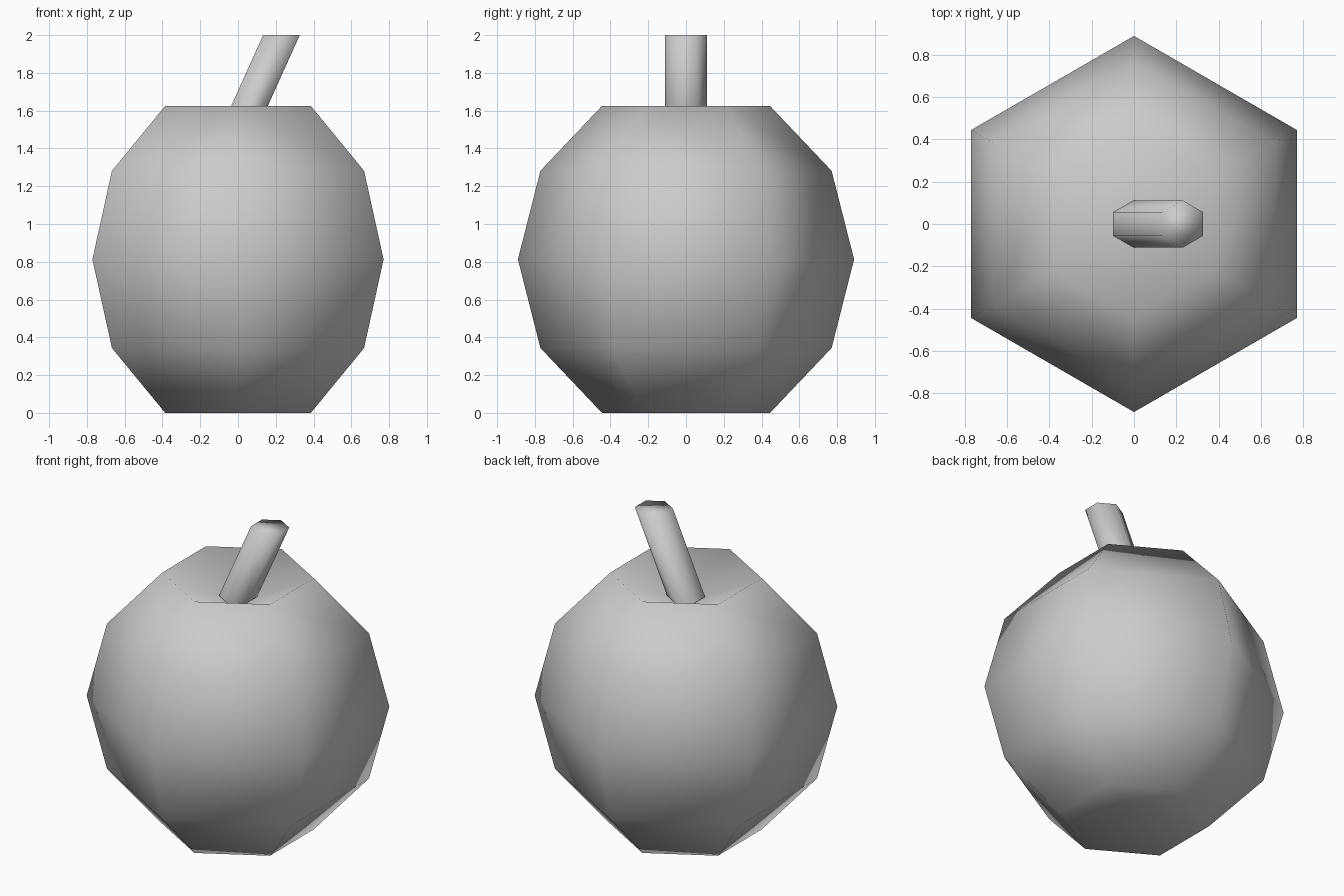
import bpy, bmesh, math
from mathutils import Matrix

if "Cube" in bpy.data.objects:
    bpy.data.objects.remove(bpy.data.objects["Cube"])


def make_object(name, bm):
    """Turn a bmesh into a smooth-shaded object."""
    for f in bm.faces:
        f.smooth = True
    mesh = bpy.data.meshes.new(name)
    bm.to_mesh(mesh)
    bm.free()
    obj = bpy.data.objects.new(name, mesh)
    bpy.context.collection.objects.link(obj)
    return obj


# Fruit body: six-sided low-poly sphere with corners on the y axis
R, MID = 0.89, 0.8125
bm = bmesh.new()
bmesh.ops.create_uvsphere(bm, u_segments=6, v_segments=6, radius=R)
bm.transform(Matrix.Translation((0, 0, MID))
             @ Matrix.Diagonal((1, 1, MID / (R * math.cos(math.radians(30))), 1)))

# Poles pushed inwards to form the dimples
for v in bm.verts:
    if math.hypot(v.co.x, v.co.y) < 0.01:
        v.co.z = 1.435 if v.co.z > MID else 0.08
make_object("fruit_body", bm)

# Stem: six-sided prism, open at the buried end, sheared to lean right
BOTTOM, TOP, LEAN = 1.49, 2.0, 0.23
bm = bmesh.new()
bmesh.ops.create_cone(bm, cap_ends=True, segments=6, radius1=0.112, radius2=0.112,
                      depth=TOP - BOTTOM)
bm.transform(Matrix.Translation((0, 0, (BOTTOM + TOP) / 2)))
bottom = [f for f in bm.faces if f.calc_center_median().z < BOTTOM + 0.01]
bmesh.ops.delete(bm, geom=bottom, context='FACES_ONLY')
for v in bm.verts:
    v.co.x += LEAN * (v.co.z - BOTTOM) / (TOP - BOTTOM)
make_object("stem", bm)
